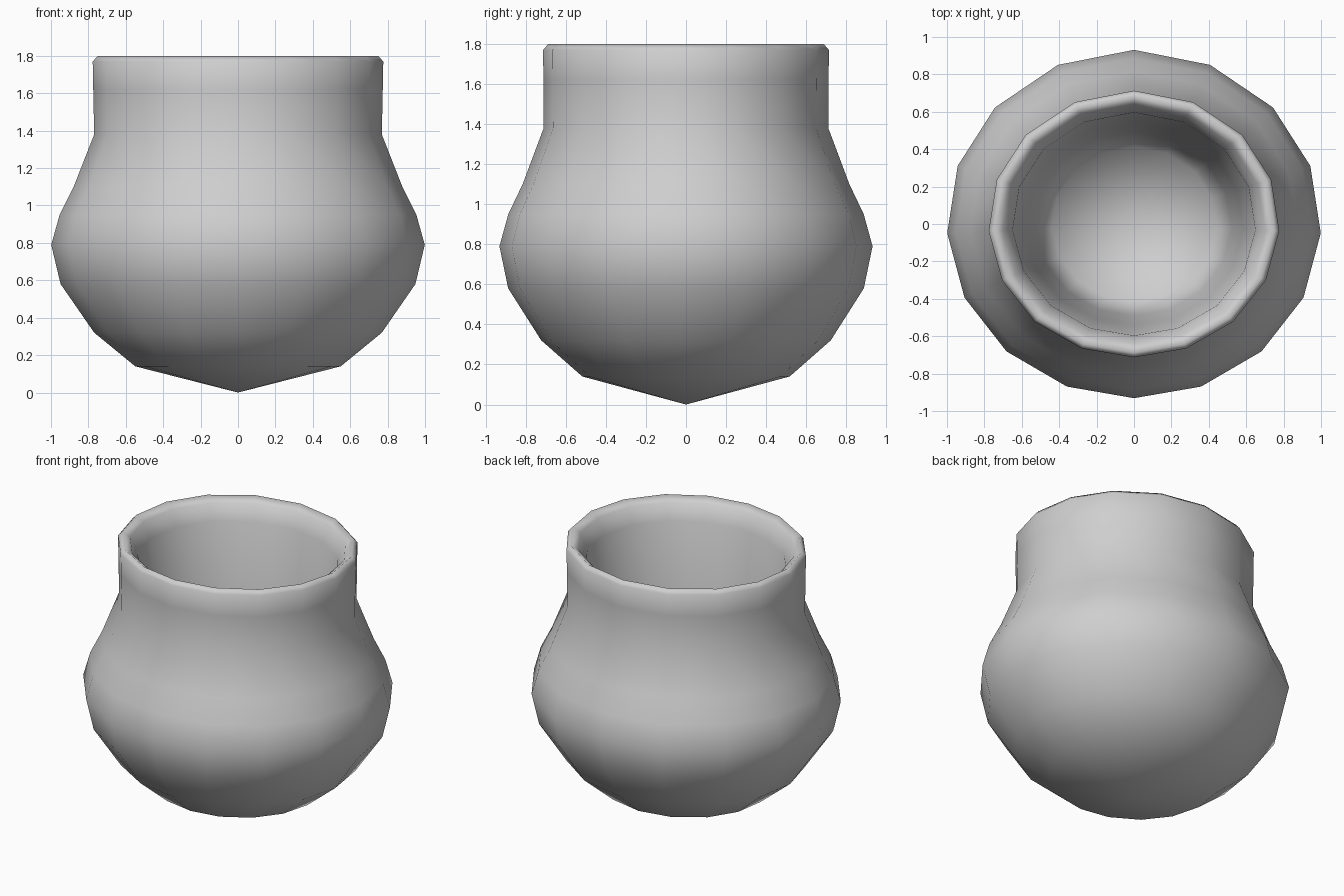
import bpy
import bmesh
from math import sin, cos, radians

cube = bpy.data.objects.get("Cube")
if cube:
    bpy.data.objects.remove(cube, do_unlink=True)

SHADE = (0.62, 0.62, 0.62, 1)
clay = bpy.data.materials.new("mid grey")
clay.use_nodes = True
clay.diffuse_color = SHADE
clay.node_tree.nodes["Principled BSDF"].inputs["Base Color"].default_value = SHADE

# Uneven sides of the half outline, measured from the back and mirrored
half = [0, 24, 48, 70.5, 93, 115, 137, 159, 180]
angles = [radians(a) for a in half + [360 - a for a in half[-2:0:-1]]]

# Half widths and heights: outer wall, sloped lip, tapering inner wall
outer = [(0.55, 0.14), (0.77, 0.32), (0.95, 0.58), (1.0, 0.79),
         (0.955, 0.95), (0.88, 1.10), (0.77, 1.38), (0.775, 1.62), (0.778, 1.77)]
lip = [(0.75, 1.80), (0.70, 1.765), (0.65, 1.66)]
inner = [(0.585, 1.0), (0.525, 0.5), (0.44, 0.12)]


def ring_point(radius, angle, z):
    # The pot is slightly shallower than wide, more so at the neck
    depth = 0.943 - 0.015 * z
    return (radius * sin(angle), radius * cos(angle) * depth, z)


bm = bmesh.new()
rings = [[bm.verts.new(ring_point(r, a, z)) for a in angles]
         for r, z in outer + lip + inner]
count = len(angles)
for low, high in zip(rings, rings[1:]):
    for i in range(count):
        j = (i + 1) % count
        bm.faces.new((low[i], low[j], high[j], high[i]))

# Pointed underside and nearly flat floor
for ring, z in ((rings[0], 0.0), (rings[-1], 0.09)):
    tip = bm.verts.new((0, 0, z))
    for i in range(count):
        bm.faces.new((ring[i], ring[(i + 1) % count], tip))

bmesh.ops.recalc_face_normals(bm, faces=bm.faces)
for face in bm.faces:
    face.smooth = True
mesh = bpy.data.meshes.new("pot")
bm.to_mesh(mesh)
bm.free()
mesh.materials.append(clay)
bpy.context.collection.objects.link(bpy.data.objects.new("pot", mesh))
